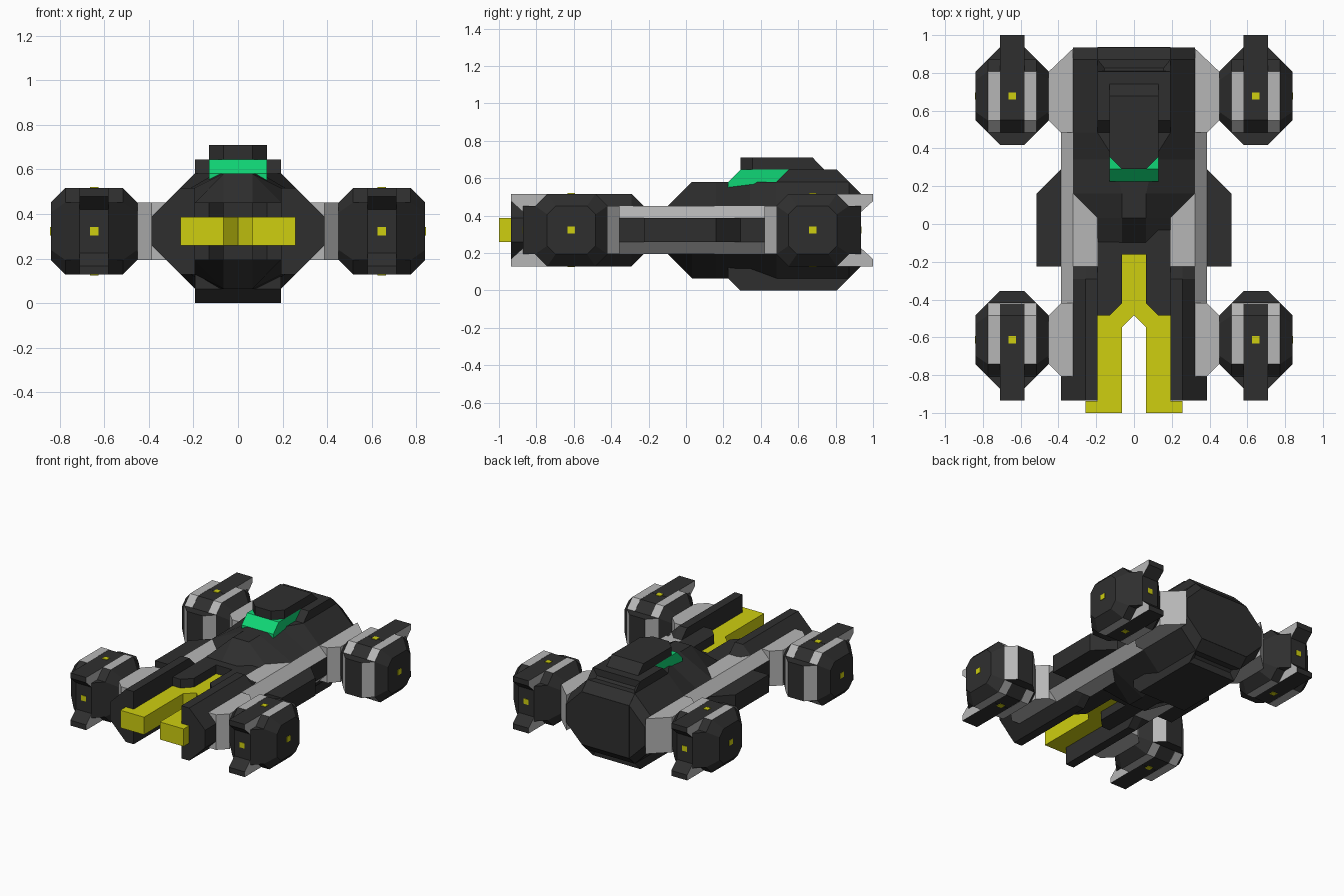
import bpy, bmesh
from mathutils import Vector

if "Cube" in bpy.data.objects:
    bpy.data.objects.remove(bpy.data.objects["Cube"])

U = 2 / 31  # modelling grid unit; all sizes below are in these units


def material(name, r, g, b):
    m = bpy.data.materials.new(name)
    m.diffuse_color = (r, g, b, 1)
    m.use_nodes = True
    m.node_tree.nodes["Principled BSDF"].inputs["Base Color"].default_value = m.diffuse_color
    return m


BLACK = material("black hull", 0.028, 0.028, 0.028)
GREY = material("light grey trim", 0.47, 0.47, 0.47)
YELLOW = material("yellow", 0.62, 0.62, 0.005)
GREEN = material("green glass", 0.005, 0.67, 0.18)


def loft(name, sections, mats, mirror=False, rule=None, recess=None):
    """Join equal-length loops of points into a closed solid."""
    bm = bmesh.new()
    rings = [[bm.verts.new(Vector(p) * U) for p in s] for s in sections]
    n = len(rings[0])
    for a, b in zip(rings, rings[1:]):
        for i in range(n):
            j = (i + 1) % n
            bm.faces.new((a[i], a[j], b[j], b[i]))
    bm.faces.new(rings[0])
    bm.faces.new(rings[-1])
    bmesh.ops.remove_doubles(bm, verts=bm.verts, dist=1e-5)
    bmesh.ops.recalc_face_normals(bm, faces=bm.faces)
    bm.normal_update()
    if rule:
        for f in bm.faces:
            f.material_index = rule(f.normal)
    if recess:
        for f in [f for f in bm.faces if recess(f.normal)]:
            bmesh.ops.inset_region(bm, faces=[f], thickness=0.8 * U)
            bmesh.ops.translate(bm, verts=f.verts, vec=-f.normal * 0.5 * U)
    me = bpy.data.meshes.new(name)
    bm.to_mesh(me)
    bm.free()
    ob = bpy.data.objects.new(name, me)
    bpy.context.collection.objects.link(ob)
    for m in mats:
        me.materials.append(m)
    if mirror:
        ob.modifiers.new("mirror", 'MIRROR').use_mirror_merge = False
    return ob


def prism(name, axis, pts, lo, hi, mats, **kw):
    """Extrude a profile along an axis: X takes (y,z), Y takes (x,z), Z takes (x,y)."""
    def at(p, h):
        return {'X': (h, *p), 'Y': (p[0], h, p[1]), 'Z': (*p, h)}[axis]
    return loft(name, [[at(p, h) for p in pts] for h in (lo, hi)], mats, **kw)


def box(name, x0, x1, y0, y1, z0, z1, mats, **kw):
    return prism(name, 'Z', [(x0, y0), (x1, y0), (x1, y1), (x0, y1)], z0, z1, mats, **kw)


# Main hull: eight-sided sections (y, top half width, top z, side half width, shoulder z)
hull = []
for y, a, zt, b, zm in [(-1.5, 1, 7, 2.99, 6.98), (0.5, 1, 9, 3, 7), (2.5, 1, 9, 5, 7),
                        (5.3, 1.6, 9, 5, 7), (7.5, 3, 9, 5, 7), (13.5, 3, 9, 5, 7),
                        (14.5, 3, 8, 5, 6)]:
    up = [(a, zt), (b, zm), (b, 10 - zm), (a, 10 - zt)]
    hull.append([(x, y, z) for x, z in up] + [(-x, y, z) for x, z in reversed(up)])
loft("main_hull", hull, [BLACK])

# Raised back and belly, with recessed panels in the sloped rear faces
prism("rear_spine", 'X', [(3.5, 1), (4.5, 0), (12.5, 0), (14.52, 2), (14.52, 8), (12.5, 10),
                          (8.5, 10), (7.5, 9), (7.5, 5), (3.5, 5)], -3, 3, [BLACK],
      recess=lambda n: n.y > 0.5 and abs(n.z) > 0.5)

# Canopy and roof
prism("canopy_glass", 'X', [(3.5, 7.2), (3.5, 9), (4.5, 10), (8.6, 10), (8.6, 7.2)],
      -2, 2, [GREEN])
plan = [(-1, 4.5), (1, 4.5), (2, 5.5), (2, 11.5), (-2, 11.5), (-2, 5.5)]
loft("roof", [[(x, y, 9.98) for x, y in plan],
              [(x, min(y, 10.5), 11) for x, y in plan]], [BLACK])

# Front neck bars and yellow forked gun
prism("neck_bar", 'Z', [(1, -0.5), (1, -6.5), (2, -7.5), (3, -7.5), (3, -0.5)], 3, 7,
      [BLACK], mirror=True)
box("neck_root", -1, 1, -2.5, 0, 3, 7, [BLACK])
prism("gun_prong", 'Z', [(0, -2.4), (0, -7.5), (1, -8.5), (1, -15.5), (4, -15.5), (4, -14.52),
                         (3, -14.52), (3, -7.4), (2, -7.4), (1, -6.4), (1, -2.4)],
      4, 6, [YELLOW], mirror=True)

# Long front prongs
sec = [(3, 2), (4, 2), (5, 3), (5, 7), (4, 8), (3, 8)]
loft("front_prong", [[(x, -14.5, z) for x, z in sec], [(x, -4.5, z) for x, z in sec],
                     [(x, -3.5, min(max(z, 3), 7)) for x, z in sec]], [BLACK], mirror=True)

# Side rails: grey slopes with a black outer side
rail = [(4, 3), (5, 3), (6, 4), (6, 6), (5, 7), (4, 7)]
prism("side_rail", 'Y', rail, -7.5, 8, [GREY, BLACK], mirror=True,
      rule=lambda n: 1 if n.x > 0.9 else 0)
prism("prong_tip", 'Y', rail, -14.49, -12, [BLACK], mirror=True)
box("deck_plate", 3, 5, -3.6, 2.5, 3, 7, [GREY], mirror=True)
prism("side_sponson", 'Z', [(5.5, 4.5), (6, 4.5), (8, 2.5), (8, -3.5), (5.5, -3.5)],
      4, 6, [BLACK], mirror=True)

# Pylons carrying the pods
prism("front_pylon", 'Z', [(5, -6.5), (6, -6.5), (7, -7.5), (7, -11.5), (6, -12.5), (5, -12.5)],
      3, 7, [GREY], mirror=True)
prism("rear_pylon", 'Z', [(5, 7.5), (6, 7.5), (7, 8.5), (7, 12.5), (5, 14.4)],
      3, 7, [GREY], mirror=True)


def octagon(cy, r, c):
    """Octagon in y,z of half size r with corners cut by c."""
    q = [(r - c, r), (r, r - c), (r, c - r), (r - c, -r)]
    return [(cy + y, 5 + z) for y, z in q + [(-y, -z) for y, z in q]]


def pod(tag, cy, s):
    """Thruster pod; s is the y direction in which its fins point."""
    def Y(d):
        return cy + s * d
    # Grey drum bands, black on the fin side
    for k, x in enumerate((8, 11)):
        prism(f"{tag}_pod_band_{k}", 'X', octagon(cy, 3, 1), x, x + 1, [GREY, BLACK],
              mirror=True, rule=lambda n: 1 if n.y * s > 0.5 else 0)
    prism(f"{tag}_pod_core", 'X', octagon(cy, 2.98, 1), 9, 11, [BLACK], mirror=True)
    # Tapered caps on the inner and outer side
    for side, x0, x1 in (("outer", 12, 13), ("inner", 8, 7)):
        loft(f"{tag}_pod_cap_{side}", [[(x0, *p) for p in octagon(cy, 3, 1)],
                                       [(x1, *p) for p in octagon(cy, 2, 0.7)]],
             [BLACK], mirror=True)
    # Wedges on both ends of the drum
    for side, d, mats in (("plain", -1, [BLACK, GREY]), ("fin", 1, [BLACK, BLACK])):
        prism(f"{tag}_pod_wedge_{side}", 'Z',
              [(8, Y(d * 3)), (9, Y(d * 4)), (11, Y(d * 4)), (12, Y(d * 3))], 3, 7,
              mats, mirror=True, rule=lambda n: 1 if abs(n.x) > 0.3 else 0)
    # Upper and lower fins with grey sides
    for side, e in (("upper", 1), ("lower", -1)):
        pts = [(Y(0), 5 + 3 * e), (Y(5), 5 + 3 * e), (Y(5), 5 + 2.4 * e),
               (Y(4), 5 + 1.5 * e), (Y(0), 5 + 1.5 * e)]
        prism(f"{tag}_pod_fin_{side}", 'X', pts, 9, 11, [BLACK, GREY], mirror=True,
              rule=lambda n: 1 if abs(n.x) > 0.5 else 0)
    # Small yellow lights
    h, t = 0.3, 0.06
    box(f"{tag}_light_top", 10 - h, 10 + h, cy - h, cy + h, 8, 8 + t, [YELLOW], mirror=True)
    box(f"{tag}_light_bottom", 10 - h, 10 + h, cy - h, cy + h, 2 - t, 2, [YELLOW], mirror=True)
    box(f"{tag}_light_side", 13, 13 + t, cy - h, cy + h, 5 - h, 5 + h, [YELLOW], mirror=True)
    box(f"{tag}_light_end", 10 - h, 10 + h, Y(4), Y(4 + t), 5 - h, 5 + h, [YELLOW], mirror=True)


pod("rear", 10.5, 1)
pod("front", -9.5, -1)
